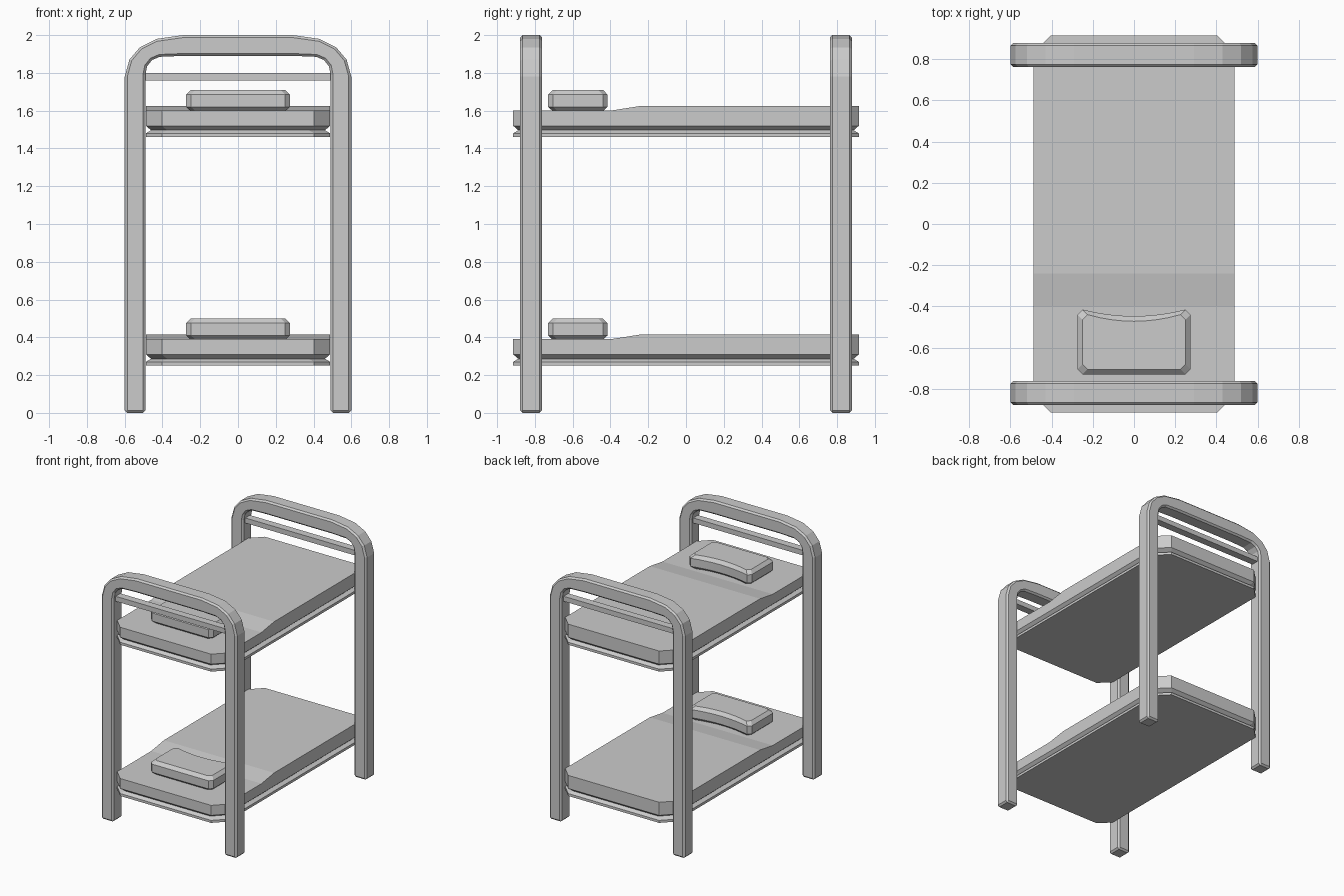
import bpy, bmesh

if "Cube" in bpy.data.objects:
    bpy.data.objects.remove(bpy.data.objects["Cube"])


def finish(bm, name):
    bmesh.ops.recalc_face_normals(bm, faces=bm.faces)
    me = bpy.data.meshes.new(name)
    bm.to_mesh(me)
    bm.free()
    ob = bpy.data.objects.new(name, me)
    bpy.context.collection.objects.link(ob)
    return ob


def loft(rings):
    """Closed solid through stacked (outline, z) rings."""
    bm = bmesh.new()
    loops = [[bm.verts.new((x, y, z)) for x, y in pts] for pts, z in rings]
    n = len(loops[0])
    for a, b in zip(loops, loops[1:]):
        for i in range(n):
            j = (i + 1) % n
            bm.faces.new((a[i], a[j], b[j], b[i]))
    bm.faces.new(loops[0][::-1])
    bm.faces.new(loops[-1])
    return bm


def octagon(d=0.0, hx=0.488, hy=0.915, c=0.085):
    x, y = hx - d, hy - d
    return [(x, -y + c), (x, y - c), (x - c, y), (-x + c, y),
            (-x, y - c), (-x, -y + c), (-x + c, -y), (x - c, -y)]


def pillow_outline(d=0.0):
    c, x, y0, y1 = 0.025, 0.275 - d, -0.73 + d, -0.415 - d
    pts = [(-x, y1 - c), (-x, y0 + c), (-x + c, y0), (x - c, y0), (x, y0 + c), (x, y1 - c)]
    for i in range(9):
        t = 1 - i / 4
        pts.append((t * (x - c), y1 - 0.032 * (1 - t * t)))
    return pts


# Arched end frames with their cross rails
corner = [((0.6, 1.78), (0.49, 1.79)), ((0.575, 1.87), (0.481, 1.835)),
          ((0.52, 1.935), (0.455, 1.868)), ((0.43, 1.98), (0.415, 1.885)),
          ((0.29, 2.0), (0.29, 1.89))]
half = [((0.6, 0), (0.49, 0))] + corner
path = half + [((-o[0], o[1]), (-i[0], i[1])) for o, i in reversed(half)]
for side, label in ((-1, "front"), (1, "back")):
    bm = bmesh.new()
    pairs = [[bm.verts.new((p[0], side * 0.82 - 0.058, p[1])) for p in pr] for pr in path]
    faces = [bm.faces.new((a[0], b[0], b[1], a[1])) for a, b in zip(pairs, pairs[1:])]
    ext = bmesh.ops.extrude_face_region(bm, geom=faces, use_keep_orig=True)
    bmesh.ops.translate(bm, vec=(0, 0.116, 0),
                        verts=[v for v in ext["geom"] if isinstance(v, bmesh.types.BMVert)])
    ob = finish(bm, label + "_end_frame")
    mod = ob.modifiers.new("edge_chamfer", "BEVEL")
    mod.width, mod.segments = 0.013, 1
    mod.limit_method, mod.angle_limit = "ANGLE", 1.0

    y = side * 0.82
    rect = [(-0.495, y - 0.03), (0.495, y - 0.03), (0.495, y + 0.03), (-0.495, y + 0.03)]
    finish(loft([(rect, 1.76), (rect, 1.80)]), label + "_cross_rail")

# Two bunks: base board, mattress with raised foot section, pillow
for z, label in ((0.25, "lower"), (1.46, "upper")):
    finish(loft([(octagon(), z), (octagon(), z + 0.02), (octagon(0.03), z + 0.038)]),
           label + "_bunk_base")

    bm = loft([(octagon(0.03), z + 0.034), (octagon(), z + 0.06), (octagon(), z + 0.14)])
    for cut in (-0.40, -0.24):
        bmesh.ops.bisect_plane(bm, geom=bm.verts[:] + bm.edges[:] + bm.faces[:],
                               plane_co=(0, cut, 0), plane_no=(0, 1, 0))
    for v in bm.verts:
        if v.co.z > z + 0.13 and v.co.y > -0.3:
            v.co.z += 0.025
    finish(bm, label + "_mattress")

    p = z + 0.14
    finish(loft([(pillow_outline(0.022), p), (pillow_outline(), p + 0.02),
                 (pillow_outline(), p + 0.085), (pillow_outline(0.025), p + 0.11)]),
           label + "_pillow")
